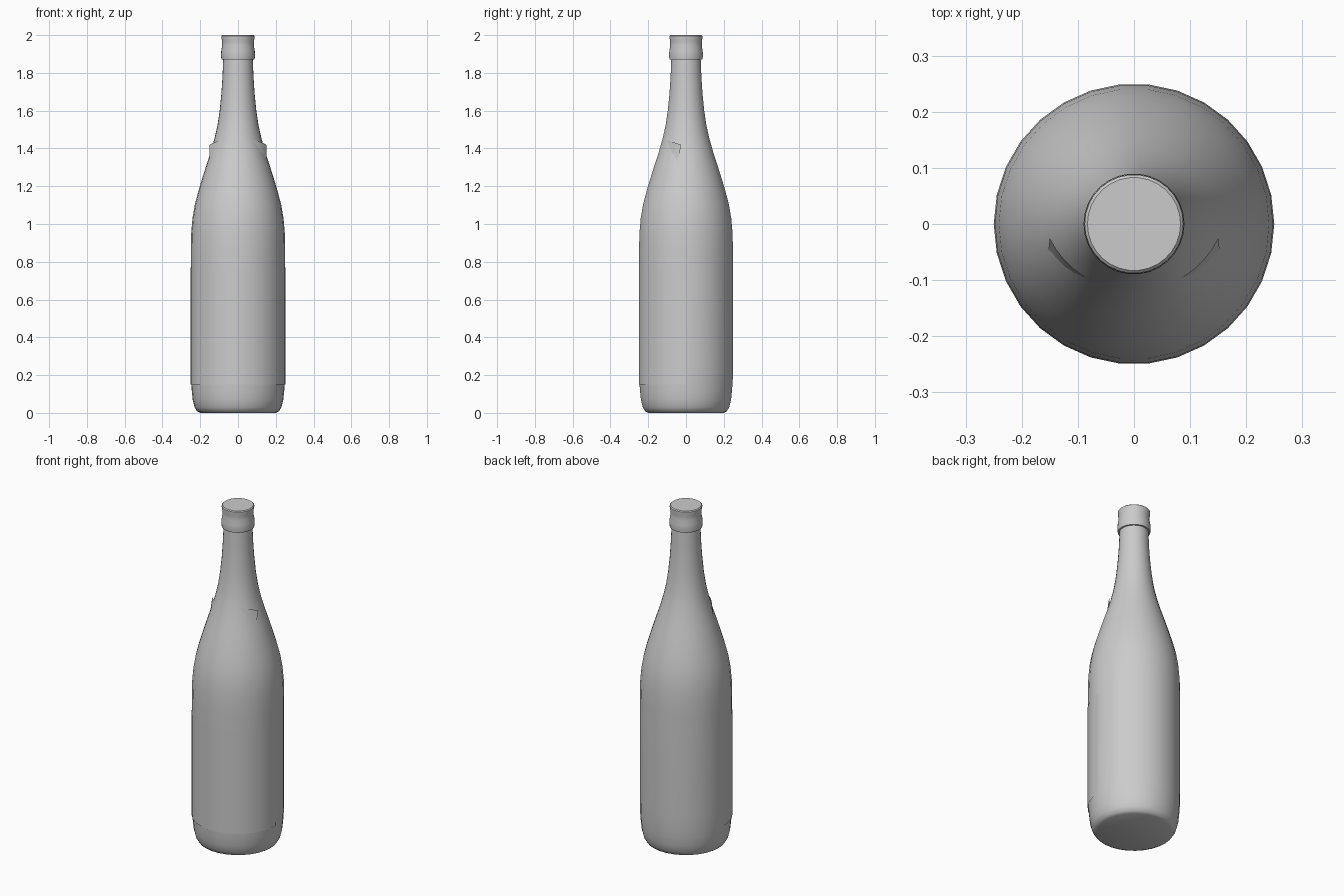
import bpy, bmesh, math
from math import sin, cos, radians

if "Cube" in bpy.data.objects:
    bpy.data.objects.remove(bpy.data.objects["Cube"])

SIDES = 30


def finish(name, bm, angle):
    bmesh.ops.recalc_face_normals(bm, faces=bm.faces[:])
    mesh = bpy.data.meshes.new(name)
    bm.to_mesh(mesh)
    bm.free()
    ob = bpy.data.objects.new(name, mesh)
    bpy.context.collection.objects.link(ob)
    bpy.ops.object.select_all(action='DESELECT')
    bpy.context.view_layer.objects.active = ob
    ob.select_set(True)
    bpy.ops.object.shade_smooth_by_angle(angle=radians(angle))
    return ob


def lathe(name, profile, angle=40):
    bm = bmesh.new()
    rings = [[bm.verts.new((r * cos(2 * math.pi * i / SIDES),
                            r * sin(2 * math.pi * i / SIDES), z))
              for i in range(SIDES)] for r, z in profile]
    for a, b in zip(rings, rings[1:]):
        for i in range(SIDES):
            j = (i + 1) % SIDES
            bm.faces.new((a[i], a[j], b[j], b[i]))
    bm.faces.new(rings[0][::-1])
    bm.faces.new(rings[-1])
    return finish(name, bm, angle)


def sheet(name, rows, steps, point):
    bm = bmesh.new()
    grid = [[bm.verts.new(point(row, -1 + 2 * i / steps))
             for i in range(steps + 1)] for row in rows]
    for a, b in zip(grid, grid[1:]):
        for i in range(steps):
            bm.faces.new((a[i], a[i + 1], b[i + 1], b[i]))
    return finish(name, bm, 60)


# Bottle glass: rounded base, straight body, sloping shoulder and neck
lathe("bottle", [(0.2, 0), (0.217, 0.008), (0.23, 0.03), (0.24, 0.07),
                 (0.245, 0.12), (0.249, 0.18), (0.25, 0.25), (0.25, 0.85),
                 (0.248, 0.95), (0.241, 1.03), (0.229, 1.1), (0.211, 1.17),
                 (0.19, 1.24), (0.168, 1.31), (0.145, 1.38), (0.125, 1.45),
                 (0.109, 1.52), (0.097, 1.6), (0.088, 1.69), (0.082, 1.78),
                 (0.078, 1.88)])

# Cap with rolled lip
lathe("cap", [(0.077, 1.872), (0.088, 1.872), (0.09, 1.89), (0.089, 1.915),
              (0.084, 1.945), (0.084, 1.965), (0.088, 1.987), (0.088, 1.995),
              (0.083, 2.0)])


# Body label: half wrap round the front
def body_point(z, t):
    a = radians(90) * t
    return (0.2515 * sin(a), -0.2515 * cos(a), z)


sheet("body_label", [0.15, 0.77], 15, body_point)


# Neck label: leaning curved sheet, lifting away from the glass at its ends
def neck_point(row, t):
    radius, centre_y, half, z = row
    a = radians(half) * t
    y = centre_y - radius * cos(a)
    return (radius * sin(a), y, z - 0.33 * radius * (1 - cos(a)))


sheet("neck_label", [(0.203, 0.022, 58, 1.245), (0.186, 0.032, 59.5, 1.305),
                     (0.173, 0.041, 61.5, 1.375), (0.167, 0.048, 64, 1.45)],
      16, neck_point)
